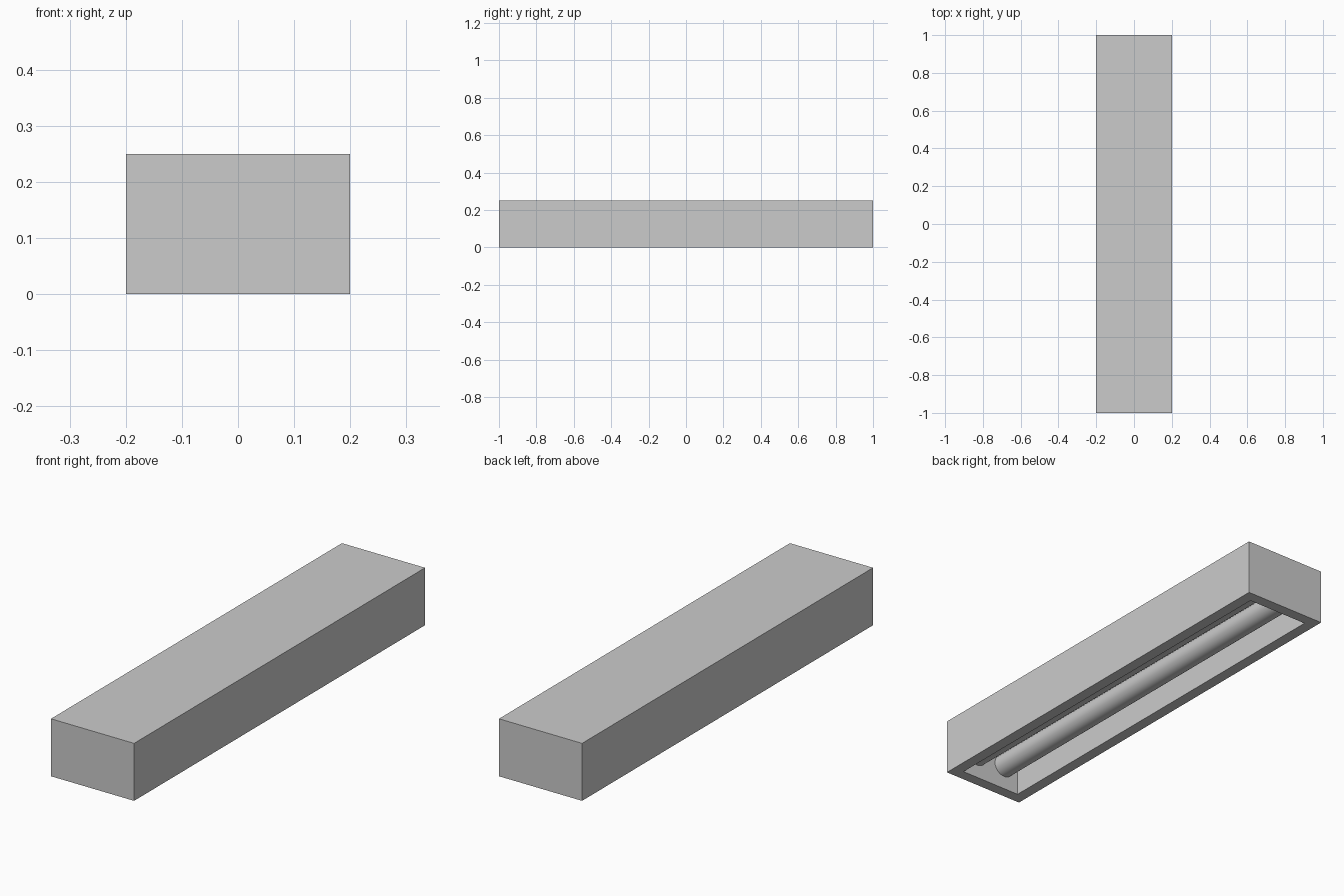
import bpy, bmesh
from math import radians

if "Cube" in bpy.data.objects:
    bpy.data.objects.remove(bpy.data.objects["Cube"])

L, W, H, T = 2.0, 0.4, 0.25, 0.05

# housing: box with its underside inset and pushed up into a recess
bm = bmesh.new()
bmesh.ops.create_cube(bm, size=1)
for v in bm.verts:
    v.co.x *= W
    v.co.y *= L
    v.co.z = (v.co.z + 0.5) * H
under = min(bm.faces, key=lambda f: f.calc_center_median().z)
bmesh.ops.inset_region(bm, faces=[under], thickness=T, use_even_offset=True)
hole = bmesh.ops.extrude_discrete_faces(bm, faces=[under])["faces"][0]
bmesh.ops.translate(bm, verts=hole.verts, vec=(0, 0, H - T))
bmesh.ops.recalc_face_normals(bm, faces=bm.faces)
mesh = bpy.data.meshes.new("housing")
bm.to_mesh(mesh)
bm.free()
bpy.context.collection.objects.link(bpy.data.objects.new("housing", mesh))

# pair of light tubes spanning the recess
for side, name in ((-1, "left_tube"), (1, "right_tube")):
    bpy.ops.mesh.primitive_cylinder_add(
        vertices=32, radius=0.05, depth=L - 2 * T,
        location=(side * 0.075, 0, 0.11), rotation=(radians(90), 0, 0))
    bpy.context.object.name = name
    bpy.ops.object.shade_smooth_by_angle(angle=radians(40))
